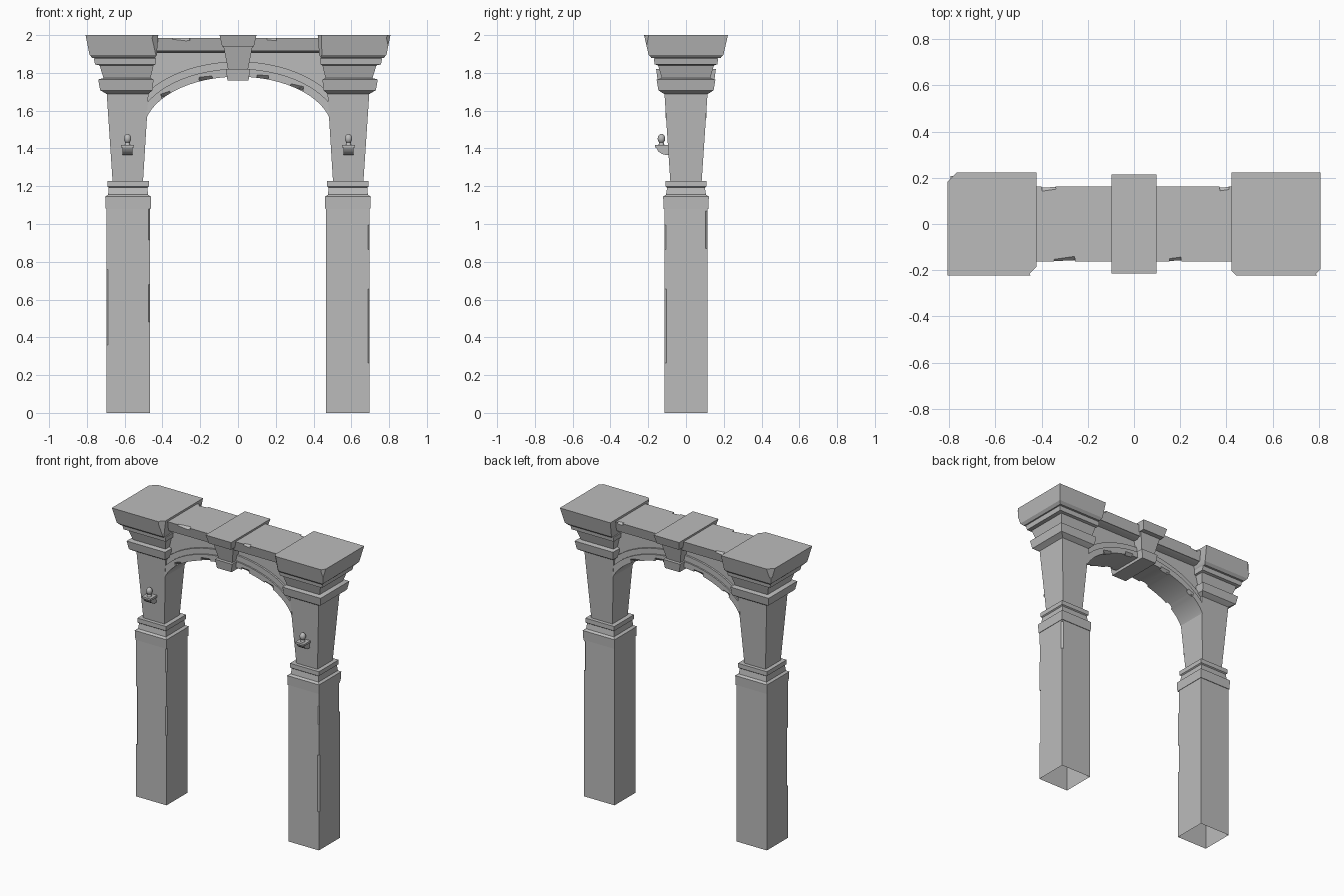
import bpy, bmesh, math
from mathutils import Matrix, Vector

if "Cube" in bpy.data.objects:
    bpy.data.objects.remove(bpy.data.objects["Cube"])

stone = bpy.data.materials.new("grey stone")
stone.diffuse_color = (0.5, 0.5, 0.5, 1)
stone.use_nodes = True
stone.node_tree.nodes["Principled BSDF"].inputs["Base Color"].default_value = stone.diffuse_color


def finish(bm, name):
    bmesh.ops.recalc_face_normals(bm, faces=bm.faces)
    me = bpy.data.meshes.new(name)
    bm.to_mesh(me)
    bm.free()
    me.materials.append(stone)
    ob = bpy.data.objects.new(name, me)
    bpy.context.collection.objects.link(ob)
    return ob


def loft(name, levels, side=1):
    """Stack rectangles (z, x_inner, x_outer, half_depth) into a closed block."""
    bm = bmesh.new()
    rings = [[bm.verts.new((side * x, y, z)) for x, y in ((a, -h), (b, -h), (b, h), (a, h))]
             for z, a, b, h in levels]
    for lo, hi in zip(rings, rings[1:]):
        for i in range(4):
            bm.faces.new((lo[i], lo[(i + 1) % 4], hi[(i + 1) % 4], hi[i]))
    bm.faces.new(rings[0])
    bm.faces.new(rings[-1])
    return finish(bm, name)


def arch_slab(name, d_low, d_high, half_depth, flat_top=None):
    """Slab between two offset ellipses, or an ellipse and a flat top."""
    bm = bmesh.new()
    n, rows = 28, []

    def ell(x, d):
        return 1.49 + (0.29 + d) * math.sqrt(1 - (x / (0.5 + d)) ** 2)
    for i in range(n + 1):
        x = 0.485 * math.sin(math.pi * (i / n - 0.5))
        lo = ell(x, d_low)
        hi = flat_top or ell(x, d_high)
        rows.append([bm.verts.new((x, y, z)) for y, z in
                     ((-half_depth, lo), (half_depth, lo), (half_depth, hi), (-half_depth, hi))])
    for p, q in zip(rows, rows[1:]):
        for k in range(4):
            bm.faces.new((p[k], p[(k + 1) % 4], q[(k + 1) % 4], q[k]))
    bm.faces.new(rows[0])
    bm.faces.new(rows[-1])
    return finish(bm, name)


def chip(ob, places):
    """Knock box-shaped chips (location, size, rotation in degrees) out of a part."""
    bm = bmesh.new()
    for loc, size, rot in places:
        m = Matrix.Translation(loc)
        for angle, axis in zip(rot, "ZYX"):
            m = m @ Matrix.Rotation(math.radians(angle), 4, axis)
        bmesh.ops.create_cube(bm, size=1, matrix=m @ Matrix.Diagonal((*size, 1)))
    cutter = finish(bm, "chip_cutter")
    cutter.hide_render = True
    mod = ob.modifiers.new("chips", 'BOOLEAN')
    mod.operation, mod.solver, mod.object = 'DIFFERENCE', 'EXACT', cutter
    dg = bpy.context.evaluated_depsgraph_get()
    me = bpy.data.meshes.new_from_object(ob.evaluated_get(dg))
    ob.modifiers.clear()
    ob.data = me
    bpy.data.objects.remove(cutter)


def corner(x, y, z, w, height, tilt=0):
    return ((x, y, z), (w, w, height), (45, tilt, 0))


shafts, caps = {}, {}
for side, label in ((-1, "left"), (1, "right")):
    # Square shaft and the collar above it
    shafts[side] = loft(label + "_shaft", [(0, 0.465, 0.697, 0.114), (1.085, 0.465, 0.697, 0.114)], side)
    loft(label + "_collar", [
        (1.08, 0.462, 0.700, 0.118), (1.145, 0.460, 0.703, 0.121), (1.155, 0.476, 0.688, 0.106),
        (1.192, 0.480, 0.684, 0.100), (1.198, 0.472, 0.692, 0.108), (1.228, 0.472, 0.692, 0.108)], side)
    # Pier widening upwards
    loft(label + "_pier", [(1.225, 0.503, 0.664, 0.083), (1.69, 0.474, 0.695, 0.114)], side)
    # Capital mouldings
    loft(label + "_capital", [
        (1.685, 0.478, 0.690, 0.110), (1.70, 0.462, 0.715, 0.135), (1.708, 0.453, 0.730, 0.146),
        (1.765, 0.447, 0.740, 0.156), (1.772, 0.463, 0.712, 0.128), (1.84, 0.447, 0.733, 0.148),
        (1.845, 0.436, 0.757, 0.166), (1.876, 0.434, 0.763, 0.170), (1.885, 0.45, 0.74, 0.15)], side)
    # Heavy top block
    caps[side] = loft(label + "_cap", [
        (1.878, 0.440, 0.770, 0.182), (1.895, 0.430, 0.786, 0.198), (2.0, 0.422, 0.807, 0.222)], side)

    # Lamp bracket with a curved underside
    cx = 0.585 * side
    bm = bmesh.new()
    prof = [(-0.085, 1.405), (-0.085, 1.366), (-0.11, 1.366), (-0.13, 1.372), (-0.148, 1.385), (-0.158, 1.405)]
    a = [bm.verts.new((cx - 0.027, y, z)) for y, z in prof]
    b = [bm.verts.new((cx + 0.027, y, z)) for y, z in prof]
    bm.faces.new(a)
    bm.faces.new(b)
    for i in range(len(prof)):
        j = (i + 1) % len(prof)
        bm.faces.new((a[i], a[j], b[j], b[i]))
    finish(bm, label + "_lamp_bracket")
    bm = bmesh.new()
    bmesh.ops.create_cube(bm, size=1, matrix=Matrix.Translation((cx, -0.126, 1.411))
                          @ Matrix.Diagonal((0.068, 0.076, 0.014, 1)))
    finish(bm, label + "_lamp_shelf")
    # Egg-shaped lamp on a short stem
    bm = bmesh.new()
    bmesh.ops.create_cone(bm, cap_ends=True, segments=12, radius1=0.016, radius2=0.010, depth=0.02,
                          matrix=Matrix.Translation((cx, -0.13, 1.427)))
    bmesh.ops.create_uvsphere(bm, u_segments=14, v_segments=10, radius=1,
                              matrix=Matrix.Translation((cx, -0.13, 1.452))
                              @ Matrix.Diagonal((0.02, 0.02, 0.025, 1)))
    finish(bm, label + "_lamp")

# Arch: recessed wall with two stepped bands
arch_slab("arch_wall", 0.02, 0, 0.085, 1.93)
arch_slab("arch_outer_band", 0.01, 0.08, 0.098)
inner = arch_slab("arch_inner_band", 0, 0.042, 0.108)

# Beam over the arch with a thin lower fillet
loft("beam_fillet", [(1.905, -0.45, 0.45, 0.115), (1.918, -0.45, 0.45, 0.14)])
beam = loft("beam", [(1.915, -0.45, 0.45, 0.145), (1.985, -0.45, 0.45, 0.162)])

# Keystone and its top block
loft("keystone_foot", [(1.76, -0.056, 0.056, 0.150), (1.82, -0.064, 0.064, 0.158)])
loft("keystone", [(1.815, -0.052, 0.052, 0.135), (1.945, -0.078, 0.078, 0.165)])
loft("keystone_cap", [(1.94, -0.084, 0.084, 0.197), (2.0, -0.098, 0.098, 0.214)])

# Worn corners and edges
chip(caps[-1], [corner(-0.42, -0.222, 1.96, 0.055, 0.3, 12), corner(-0.807, 0.222, 2.0, 0.055, 0.12, 20)])
chip(caps[1], [corner(0.422, -0.222, 1.95, 0.045, 0.14, -10), corner(0.807, -0.222, 1.96, 0.035, 0.2, 10)])
chip(beam, [((x, y, 1.985), (w, 0.022, 0.022), (8, 0, 45)) for x, y, w in
            ((-0.37, 0.162, 0.06), (0.39, 0.162, 0.04), (-0.30, -0.162, 0.09), (0.18, -0.162, 0.05))])
chip(inner, [((x, y, 1.49 + 0.29 * math.sqrt(1 - (x / 0.5) ** 2)), (w, 0.025, 0.025),
              (0, math.degrees(0.58 * x / math.sqrt(1 - (x / 0.5) ** 2)), 45))
             for x, w in ((-0.38, 0.05), (-0.17, 0.07), (0.13, 0.06), (0.31, 0.07)) for y in (-0.108, 0.108)])
chip(shafts[-1], [corner(-0.465, -0.114, 0.58, 0.014, 0.2), corner(-0.465, -0.114, 1.0, 0.014, 0.17),
                  corner(-0.697, -0.114, 0.56, 0.012, 0.4)])
chip(shafts[1], [corner(0.697, -0.114, 0.46, 0.014, 0.39), corner(0.697, 0.114, 0.97, 0.014, 0.2),
                 corner(0.697, -0.114, 0.93, 0.012, 0.13)])

# Shafts are open underneath
for ob in shafts.values():
    bm = bmesh.new()
    bm.from_mesh(ob.data)
    bmesh.ops.delete(bm, geom=[f for f in bm.faces if f.calc_center_median().z < 0.001], context='FACES')
    bm.to_mesh(ob.data)
    bm.free()

# Smooth the curved parts, keep edges crisp
for ob in bpy.context.collection.objects:
    ob.data.shade_smooth()
    ob.data.set_sharp_from_angle(angle=math.radians(30))
